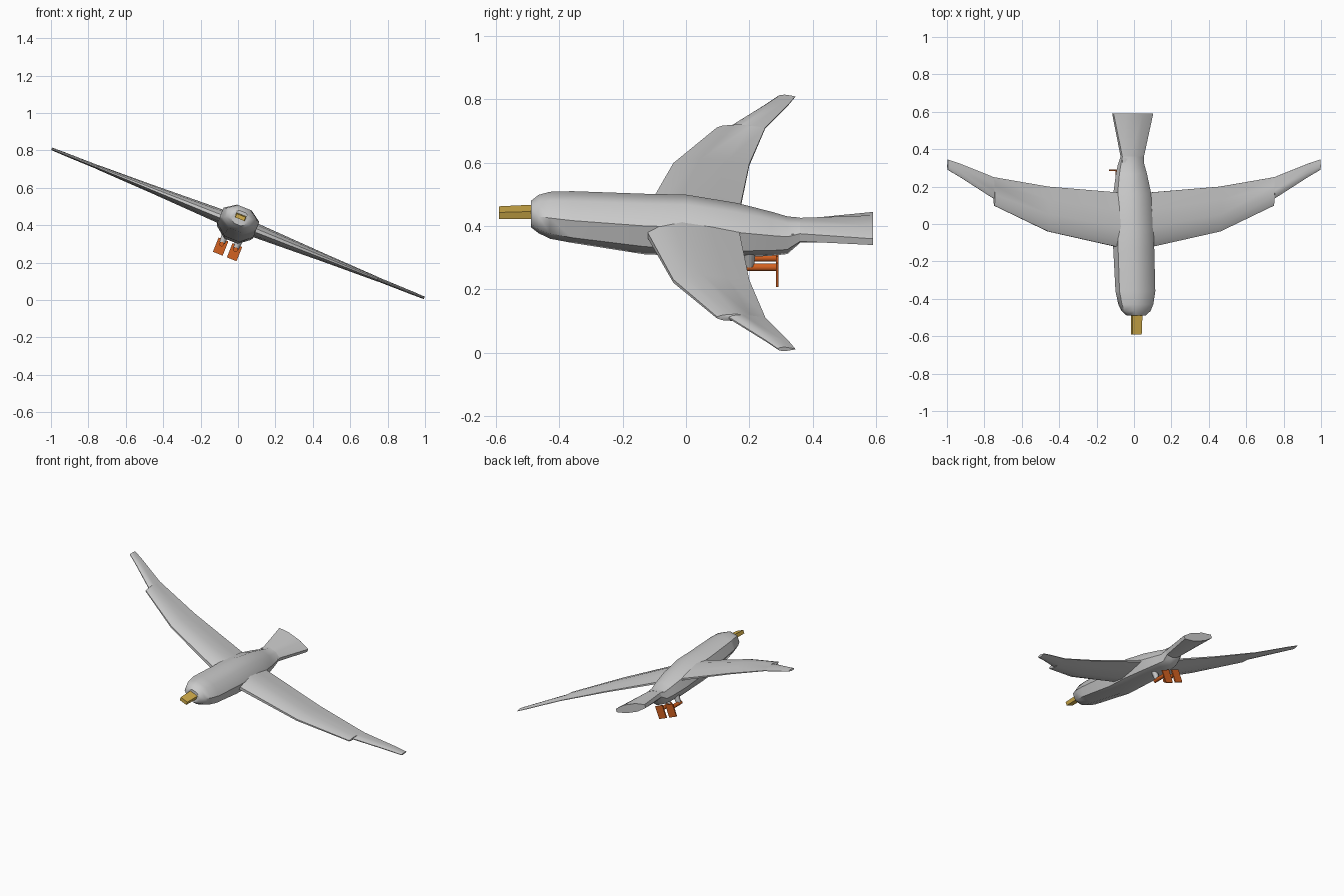
import bpy, bmesh, math
from mathutils import Matrix

if "Cube" in bpy.data.objects:
    bpy.data.objects.remove(bpy.data.objects["Cube"])

# The whole bird is banked around its long axis
BANK = Matrix.Translation((0, 0, 0.41)) @ Matrix.Rotation(math.radians(21.8), 4, 'Y')


def material(name, rgb):
    m = bpy.data.materials.new(name)
    m.diffuse_color = (*rgb, 1)
    m.use_nodes = True
    m.node_tree.nodes["Principled BSDF"].inputs["Base Color"].default_value = m.diffuse_color
    return m


GREY = material("feather grey", (0.6, 0.6, 0.6))
GOLD = material("beak gold", (0.66, 0.43, 0.07))
ORANGE = material("foot orange", (0.65, 0.12, 0.015))


def loft(name, rings, mat, smooth=35):
    """Skin a closed solid over equal-length rings of points."""
    bm = bmesh.new()
    loops = [[bm.verts.new(p) for p in ring] for ring in rings]
    n = len(loops[0])
    for a, b in zip(loops, loops[1:]):
        for i in range(n):
            j = (i + 1) % n
            bm.faces.new((a[i], a[j], b[j], b[i]))
    bm.faces.new(loops[0])
    bm.faces.new(loops[-1])
    bmesh.ops.recalc_face_normals(bm, faces=bm.faces)
    bm.transform(BANK)
    me = bpy.data.meshes.new(name)
    bm.to_mesh(me)
    bm.free()
    me.materials.append(mat)
    me.shade_smooth()
    me.set_sharp_from_angle(angle=math.radians(smooth))
    ob = bpy.data.objects.new(name, me)
    bpy.context.collection.objects.link(ob)
    return ob


def octagon(y, w, h, cz):
    """Flat-topped octagon across the body."""
    k = 0.41
    pts = [(k, 1), (1, k), (1, -k), (k, -1), (-k, -1), (-1, -k), (-1, k), (-k, 1)]
    return [(u * w, y, cz + v * h) for u, v in pts]


def box_ring(y, w, h, cz, cx=0):
    return [(cx + u * w, y, cz + v * h) for u, v in ((-1, -1), (1, -1), (1, 1), (-1, 1))]


# Body from head to neck of the tail: y, half width, half height, centre height
body = [(-0.49, 0.048, 0.037, 0.03), (-0.465, 0.075, 0.053, 0.03),
        (-0.43, 0.09, 0.065, 0.026), (-0.36, 0.103, 0.071, 0.02),
        (-0.13, 0.104, 0.086, -0.004), (0.0, 0.104, 0.087, -0.008),
        (0.16, 0.097, 0.077, -0.025), (0.27, 0.079, 0.062, -0.037),
        (0.32, 0.067, 0.053, -0.042), (0.36, 0.062, 0.033, -0.025)]
loft("body", [octagon(*s) for s in body], GREY, 50)

# Flat tail fanning out backwards
tail = [(0.33, 0.062, 0.034, -0.028), (0.36, 0.062, 0.032, -0.025), (0.59, 0.114, 0.026, -0.019)]
loft("tail", [octagon(*s) for s in tail], GREY)

# Beak
loft("beak", [box_ring(-0.47, 0.029, 0.013, 0.038), box_ring(-0.59, 0.026, 0.011, 0.035)], GOLD)

# Wings: span, leading edge, trailing edge, half thickness
wing = [(0.03, -0.13, 0.165, 0.042), (0.11, -0.12, 0.17, 0.038), (0.495, -0.04, 0.2, 0.022),
        (0.805, 0.098, 0.25, 0.012), (0.807, 0.135, 0.25, 0.011),
        (1.0, 0.25, 0.322, 0.009), (1.073, 0.29, 0.345, 0.007)]


def airfoil(s, x, y0, y1, t):
    prof = [(0, 0.25), (0.12, 0.75), (0.38, 1), (0.7, 0.6), (1, 0.15),
            (1, -0.15), (0.7, -0.6), (0.38, -1), (0.12, -0.75), (0, -0.25)]
    return [(s * x, y0 + (y1 - y0) * u, v * t) for u, v in prof]


# Paired parts
for side, s in (("left", -1), ("right", 1)):
    loft(side + "_wing", [airfoil(s, *w) for w in wing], GREY, 45)

    # Thigh stub hanging below the body
    def circle(f):
        return [f(math.cos(a), math.sin(a)) for a in (i * math.tau / 8 for i in range(8))]
    loft(side + "_thigh",
         [circle(lambda u, v: (s * 0.04 + u * r, 0.2 + v * r, z))
          for z, r in ((-0.06, 0.022), (-0.13, 0.015))], GREY, 50)

    # Shank trailing backwards
    loft(side + "_shank",
         [circle(lambda u, v: (s * 0.04 + u * 0.013, y, -0.135 + v * 0.013))
          for y in (0.18, 0.287)], ORANGE, 50)

    # Thin webbed foot
    loft(side + "_foot", [box_ring(0.284, 0.028, 0.041, -0.15, s * 0.04),
                          box_ring(0.292, 0.028, 0.041, -0.15, s * 0.04)], ORANGE)
